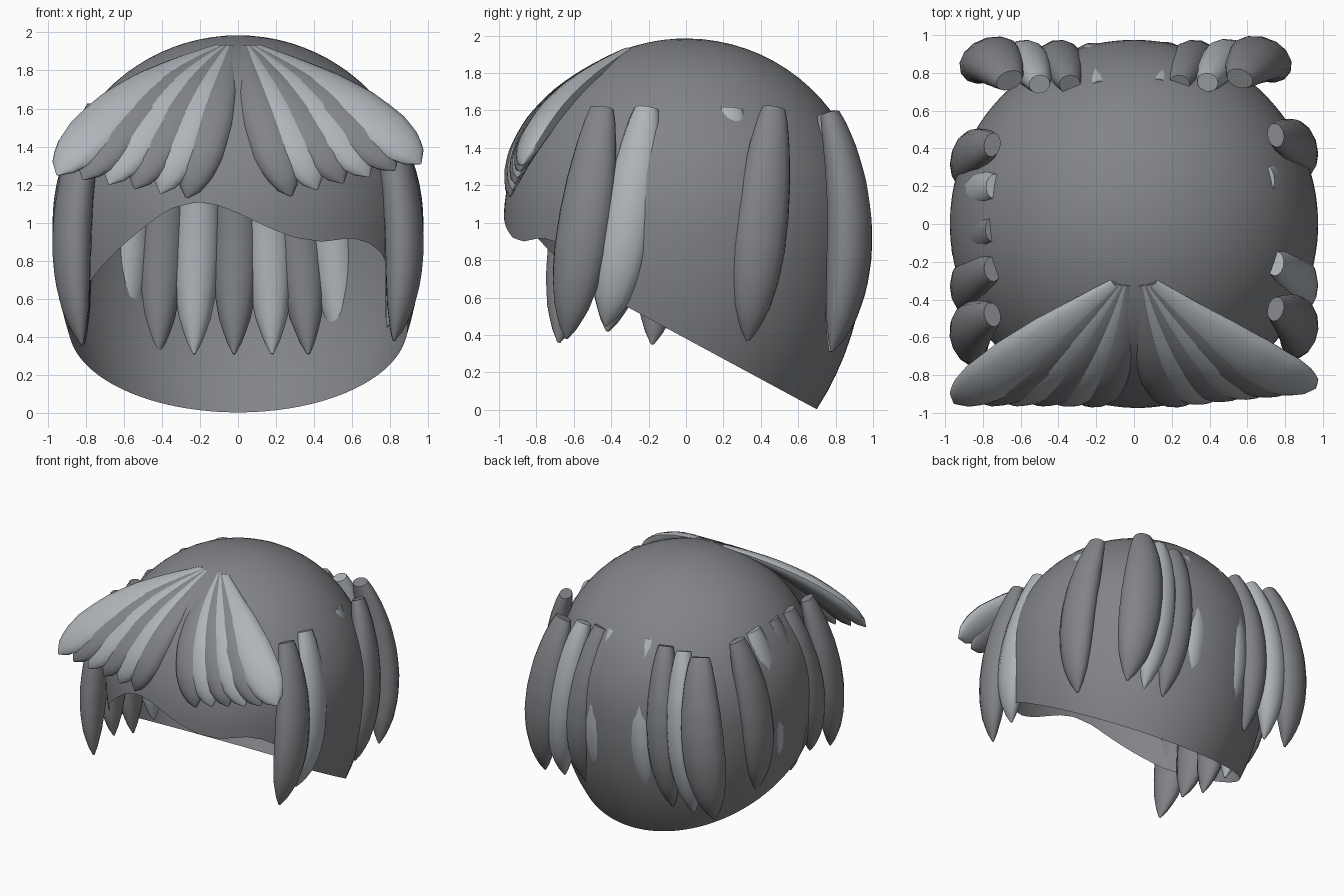
import bpy, bmesh, math
from mathutils import Vector

if "Cube" in bpy.data.objects:
    bpy.data.objects.remove(bpy.data.objects["Cube"])


def material(name, rgb):
    m = bpy.data.materials.new(name)
    m.diffuse_color = (*rgb, 1)
    m.use_nodes = True
    m.node_tree.nodes["Principled BSDF"].inputs["Base Color"].default_value = m.diffuse_color
    return m


DARK = material("dark_hair", (.225, .23, .245))
LIGHT = material("light_hair", (.43, .46, .49))


def lerp_table(tab, x):
    for (a, p), (b, q) in zip(tab, tab[1:]):
        if x <= b:
            return p + (q - p) * (x - a) / (b - a)
    return tab[-1][1]


def finish(bm, name, mat):
    bmesh.ops.recalc_face_normals(bm, faces=bm.faces)
    me = bpy.data.meshes.new(name)
    bm.to_mesh(me)
    bm.free()
    me.materials.append(mat)
    ob = bpy.data.objects.new(name, me)
    bpy.context.collection.objects.link(ob)
    bpy.ops.object.select_all(action='DESELECT')
    ob.select_set(True)
    bpy.context.view_layer.objects.active = ob
    bpy.ops.object.shade_smooth_by_angle(angle=math.radians(45))


# Scalp cap: round on top, longer below, with a wavy hairline and a sloped back hem
HAIRLINE = [(-65, .60), (-54, .70), (-42, .84), (-31, .97), (-22, 1.07), (-13, 1.11),
            (-6, 1.09), (0, 1.05), (10, .97), (18, .92), (27, .90), (38, .92),
            (46, .89), (51, .84), (56, .75), (65, .60)]
R, UP, DOWN = .975, .985, 1.43


def edge_angle(deg):
    a = math.radians(deg)
    z = .5
    if abs(deg) <= 65:
        z = lerp_table(HAIRLINE, deg)
    else:
        for _ in range(40):
            r = R * math.sqrt(1 - ((z - 1) / DOWN) ** 2)
            z = .5 * z + .5 * max(0, .38 + .54 * r * math.cos(a))
    return math.acos((z - 1) / (UP if z > 1 else DOWN))


def build_cap():
    bm = bmesh.new()
    n, m = 120, 28
    top = bm.verts.new((0, 0, 1 + UP))
    prev = None
    ends = [edge_angle(-180 + 360 * i / n) for i in range(n)]
    for j in range(1, m + 1):
        ring = []
        for i in range(n):
            a = math.radians(-180 + 360 * i / n)
            f = ends[i] * j / m
            c = math.cos(f)
            r = R * math.sin(f)
            ring.append(bm.verts.new((r * math.sin(a), -r * math.cos(a),
                                      1 + c * (UP if c > 0 else DOWN))))
        for i in range(n):
            k = (i + 1) % n
            if prev:
                bm.faces.new((prev[i], prev[k], ring[k], ring[i]))
            else:
                bm.faces.new((top, ring[k], ring[i]))
        prev = ring
    finish(bm, "hair_cap", DARK)


# Lock of hair: flattened oval swept along a bowed path, blunt root and pointed tip
LOCK = [(0, .45), (.05, .58), (.15, .75), (.3, .92), (.45, 1), (.6, 1), (.73, .9),
        (.85, .68), (.94, .38), (1, .06)]
FRINGE = [(0, .25), (.15, .5), (.35, .82), (.55, 1), (.75, 1), (.87, .82), (.95, .5), (1, .05)]


def lock(name, a, mid, b, width, thick, shape, facing, mat):
    a, mid, b = Vector(a), Vector(mid), Vector(b)
    ctrl = 2 * mid - (a + b) / 2
    bm = bmesh.new()
    rings = []
    steps, sides = 20, 14
    for s in range(steps + 1):
        t = s / steps
        p = a * (1 - t) ** 2 + ctrl * 2 * t * (1 - t) + b * t * t
        tan = ((ctrl - a) * (1 - t) + (b - ctrl) * t).normalized()
        side = tan.cross(facing(p)).normalized()
        nor = side.cross(tan)
        k = lerp_table(shape, t)
        rings.append([bm.verts.new(p + side * math.cos(u) * k * width / 2
                                   + nor * math.sin(u) * k * thick / 2)
                      for u in (2 * math.pi * q / sides for q in range(sides))])
    for r0, r1 in zip(rings, rings[1:]):
        for q in range(sides):
            w = (q + 1) % sides
            bm.faces.new((r0[q], r0[w], r1[w], r1[q]))
    bm.faces.new(rings[0])
    bm.faces.new(rings[-1])
    finish(bm, name, mat)


build_cap()

# Back row: (root x, tip x, depth shift), alternating dark and light
BACK = [(-.66, -.80, .02), (-.5, -.61, 0), (-.34, -.42, 0), (-.18, -.23, -.03), (0, -.02, -.02),
        (.13, .18, -.02), (.24, .37, 0), (.39, .55, .01), (.56, .72, .03)]
for i, (x0, x1, d) in enumerate(BACK):
    big = i in (0, 8)
    turn = .5 if big else .15
    lock(f"back_lock_{i + 1}", (x0, .74 + d, 1.58), ((x0 + x1) / 2 * 1.04, .86 + d / 2, .95),
         (x1, .765 + d / 2, .31), .32 if big else .25, .23, LOCK,
         lambda p, k=turn: Vector((p.x * k, p.y, 0)), LIGHT if i % 2 else DARK)

# Side rows: (root y, tip y, outward shift, tip height, is light)
SIDES = {-1: [(.42, .27, .01, .36, 0), (.2, .08, 0, .36, 1), (-.03, -.18, .005, .35, 0),
              (-.24, -.42, .01, .42, 0), (-.48, -.68, .01, .36, 0)],
         1: [(.47, .33, .01, .37, 0), (.24, .18, -.025, .45, 1),
             (-.21, -.43, .01, .45, 1), (-.45, -.64, .01, .38, 0)]}
for sx, rows in SIDES.items():
    for i, (y0, y1, d, zt, light) in enumerate(rows):
        lock(f"{'left' if sx < 0 else 'right'}_side_lock_{i + 1}",
             (sx * (.74 + d), y0, 1.61), (sx * (.86 + d), (y0 + y1) / 2, .98),
             (sx * (.81 + d), y1, zt), .29, .13 if d < 0 else .2, LOCK,
             lambda p: Vector((p.x, p.y * .4, 0)), LIGHT if light else DARK)

# Fringe: two flat fans leaning forward from the parting, outermost lock first
for sx, x_out, x_in, z_out, z_in, y_out in ((-1, .95, .27, 1.25, 1.13, -.95),
                                            (1, .96, .28, 1.31, 1.14, -.87)):
    for i in range(6):
        f = i / 5
        mix = lambda p, q: p + (q - p) * f
        lock(f"{'left' if sx < 0 else 'right'}_fringe_lock_{i + 1}",
             (sx * mix(.1, .04), -.32, 1.92),
             (sx * mix(.575, .125), mix(-.68, -.77), mix(1.64, 1.57)),
             (sx * mix(x_out, x_in), mix(y_out, -.94), mix(z_out, z_in)),
             mix(.29, .225), .12, FRINGE,
             lambda p: Vector((p.x * .4, p.y, p.z - 1)), DARK if i % 2 else LIGHT)
